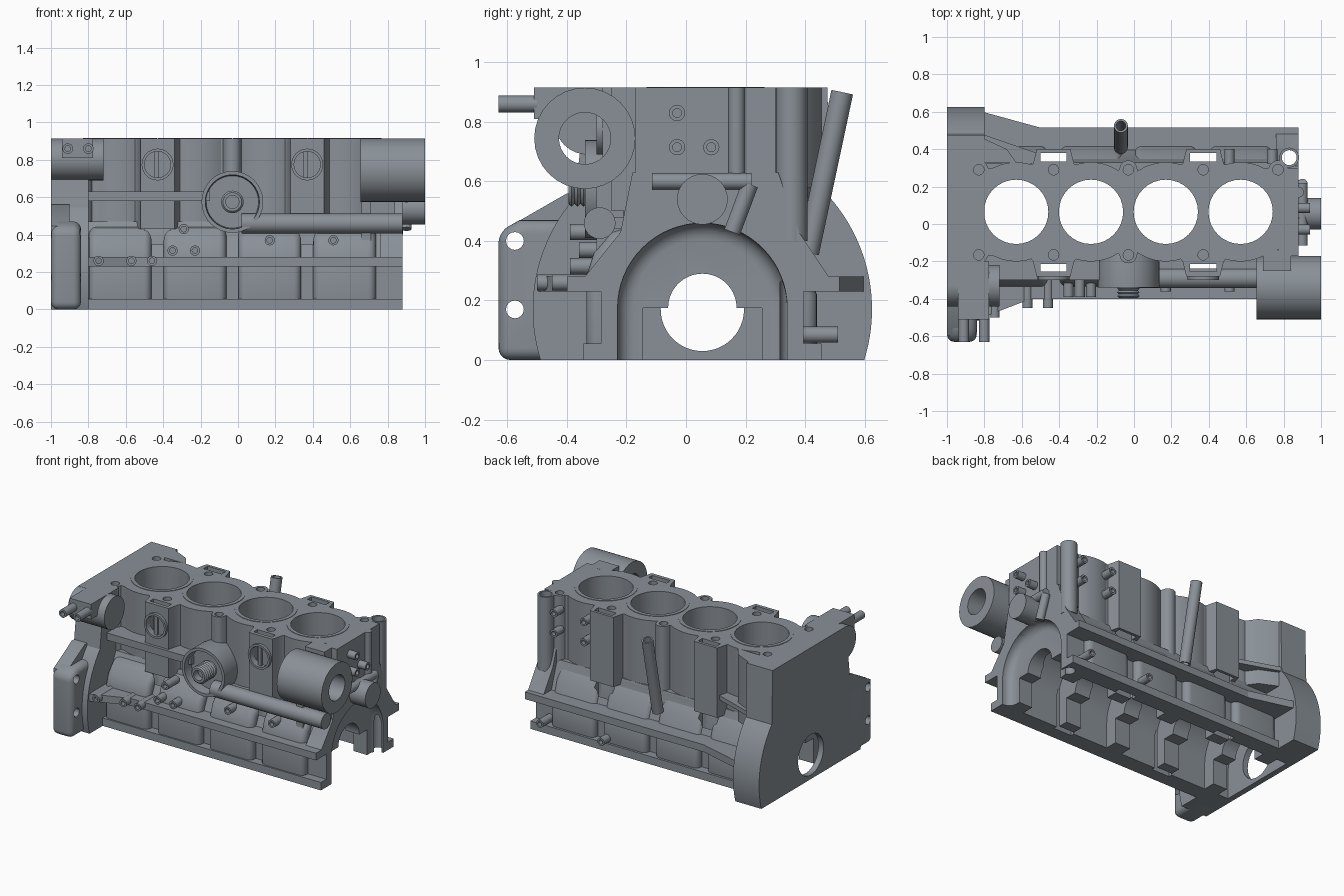
import bpy, bmesh, math
from mathutils import Vector

if "Cube" in bpy.data.objects:
    bpy.data.objects.remove(bpy.data.objects["Cube"])

metal = bpy.data.materials.new("cast_grey")
metal.use_nodes = True
metal.diffuse_color = (0.25, 0.28, 0.31, 1)
metal.node_tree.nodes["Principled BSDF"].inputs["Base Color"].default_value = metal.diffuse_color

BORES = [-0.63, -0.23, 0.17, 0.57]
WEBS = [-0.83, -0.43, -0.03, 0.37, 0.77]
PILLARS = [-0.43, 0.37]
MID, CRANK, TOP = 0.065, 0.17, 0.915
parts = []


def finish(name, bm):
    bmesh.ops.recalc_face_normals(bm, faces=bm.faces)
    mesh = bpy.data.meshes.new(name)
    bm.to_mesh(mesh)
    bm.free()
    mesh.materials.append(metal)
    obj = bpy.data.objects.new(name, mesh)
    bpy.context.collection.objects.link(obj)
    if name.endswith("_cutter"):
        obj.hide_render = True
    else:
        parts.append(obj)
    return obj


def add_prism(bm, pts, axis, a, b):
    place = {"x": lambda p, t: (t, p[0], p[1]), "y": lambda p, t: (p[0], t, p[1]),
             "z": lambda p, t: (p[0], p[1], t)}[axis]
    lo = [bm.verts.new(place(p, a)) for p in pts]
    hi = [bm.verts.new(place(p, b)) for p in pts]
    bm.faces.new(lo)
    bm.faces.new(hi)
    for i in range(len(pts)):
        j = (i + 1) % len(pts)
        bm.faces.new((lo[i], lo[j], hi[j], hi[i]))


def rect(u0, u1, v0, v1):
    return [(u0, v0), (u1, v0), (u1, v1), (u0, v1)]


def arc(cu, cv, r, a0, a1, n=32):
    angles = [math.radians(a0 + (a1 - a0) * i / n) for i in range(n + 1)]
    return [(cu + r * math.cos(a), cv + r * math.sin(a)) for a in angles]


def prism(name, pts, axis, a, b, bevel=0):
    bm = bmesh.new()
    add_prism(bm, pts, axis, a, b)
    if bevel:
        bmesh.ops.recalc_face_normals(bm, faces=bm.faces)
        sharp = [e for e in bm.edges if e.calc_face_angle(0) > 0.8]
        bmesh.ops.bevel(bm, geom=sharp, offset=bevel, segments=5, profile=0.5, affect="EDGES")
    return finish(name, bm)


def lathe(name, p, q, profile):
    """Revolve (distance, radius) points about the line from p towards q."""
    bm = bmesh.new()
    vs = [bm.verts.new((r, 0, t)) for t, r in profile]
    es = [bm.edges.new(pair) for pair in zip(vs, vs[1:])]
    bmesh.ops.spin(bm, geom=vs + es, axis=(0, 0, 1), cent=(0, 0, 0), steps=32, angle=math.tau)
    bmesh.ops.remove_doubles(bm, verts=bm.verts, dist=0.0001)
    turn = (Vector(q) - Vector(p)).to_track_quat("Z", "Y").to_matrix().to_4x4()
    bm.transform(turn)
    bmesh.ops.translate(bm, verts=bm.verts, vec=p)
    return finish(name, bm)


def rod(name, p, q, r):
    length = (Vector(q) - Vector(p)).length
    return lathe(name, p, q, [(0, 0), (0, r), (length, r), (length, 0)])


def tube(name, p, q, r, inner):
    n = (Vector(q) - Vector(p)).length
    return lathe(name, p, q, [(0, inner), (0, r), (n, r), (n, inner), (0, inner)])


def stud(name, p, q, r=0.027):
    n = (Vector(q) - Vector(p)).length
    return lathe(name, p, q, [(0, 0), (0, r), (n, r), (n, r * 0.55), (n - 0.03, r * 0.55), (n - 0.03, 0)])


def cutter(name, shapes):
    bm = bmesh.new()
    for s in shapes:
        add_prism(bm, *s)
    return finish(name, bm)


def cut(obj, cutters):
    for c in cutters:
        mod = obj.modifiers.new("cut", "BOOLEAN")
        mod.operation, mod.solver, mod.object = "DIFFERENCE", "EXACT", c
        bpy.context.view_layer.objects.active = obj
        bpy.ops.object.modifier_apply(modifier=mod.name)


# cutters: bores, bolt holes, drain slots, crank bays, bearing saddles
bore_cut = cutter("bore_cutter", [(arc(x, MID, 0.173, 0, 352.5, 47), "z", -0.2, 1) for x in BORES])
bolt_cut = cutter("bolt_cutter", [(arc(x, y, 0.028, 0, 337.5, 15), "z", 0.8, 1) for x in WEBS for y in (0.29, -0.165)])
slot_cut = cutter("slot_cutter", [(rect(x - 0.07, x + 0.07, *ys), "z", -0.1, 1)
                                  for x in PILLARS for ys in ((-0.255, -0.215), (0.335, 0.38))])
bay_shape = [(0.34, -0.1)] + arc(0.055, 0.175, 0.285, 0, 180) + [(-0.23, -0.1)]
bay_cut = cutter("bay_cutter", [(bay_shape, "x", x - 0.14, x + 0.14) for x in BORES])
end_cut = prism("end_recess_cutter", bay_shape, "x", 0.815, 1, 0.055)
rear_cut = cutter("rear_recess_cutter", [(bay_shape, "x", -0.96, -0.88)])
saddle = [(0.255, -0.1), (0.255, 0.175)] + arc(0.055, 0.175, 0.115, 0, 180) + [(-0.145, 0.175), (-0.145, -0.1)]
saddle_cut = cutter("saddle_cutter", [(saddle, "x", -0.9, 1)])
window_cut = cutter("window_cutter", [(arc(x, 0.775, 0.07, 0, 348.75, 31), "y", -0.4, -0.22) for x in PILLARS])
drain_cut = cutter("drain_cutter", [(arc(0.83, 0.355, 0.04, 0, 345, 23), "z", -0.2, 1)])


# cylinder block: scalloped outline around the bores with square pillars
def half_depth(x, pillar):
    d = 0.235 if x > 0.7 or x < -0.74 else 0.17
    for r, depth, centres in ((0.265, 0, BORES), (0.05, 0.225, WEBS)):
        for c in centres:
            if abs(x - c) < r:
                d = max(d, depth + math.sqrt(r * r - (x - c) ** 2))
    for c in PILLARS:
        d = max(d, min(pillar, pillar + 4 * (0.09 - abs(x - c))))
    return d


xs = [-0.85 + 1.73 * i / 173 for i in range(174)]
outline = [(x, MID - half_depth(x, 0.345)) for x in xs] + [(x, MID + half_depth(x, 0.335)) for x in reversed(xs)]
block = prism("cylinder_block", outline, "z", 0.43, TOP)
cut(block, [bore_cut, bolt_cut, slot_cut, bay_cut, end_cut, window_cut, drain_cut])
for x in BORES:
    tube("bore_liner", (x, MID, 0.46), (x, MID, TOP + 0.003), 0.198, 0.172)
for x in PILLARS:
    tube("plug_ring", (x, -0.26, 0.775), (x, -0.3, 0.775), 0.085, 0.07)
    prism("plug_bar", rect(x - 0.02, x + 0.005, 0.705, 0.845), "y", -0.28, -0.26)

# crankcase with a sump flange and a mid rail
left_side = [(-0.345, 0), (-0.345, 0.055), (-0.285, 0.055), (-0.285, 0.23), (-0.4, 0.23), (-0.4, 0.28)]
right_side = [(0.515, 0.28), (0.515, 0.23), (0.395, 0.23), (0.395, 0.055), (0.455, 0.055), (0.455, 0)]
waist = [(-0.285, 0.28), (-0.2, 0.47), (0.33, 0.47), (0.395, 0.28)]
case = prism("crankcase", left_side + waist + right_side, "x", -0.82, 0.77)
shoulder = [(-0.34, 0.28), (-0.22, 0.43), (-0.18, 0.63), (0.31, 0.63), (0.38, 0.43), (0.48, 0.28)]
end_wall = prism("front_end_wall", left_side + shoulder + right_side, "x", 0.76, 0.88)
cut(case, [bore_cut, slot_cut, bay_cut, saddle_cut])
cut(end_wall, [bore_cut, end_cut, saddle_cut, drain_cut])
swell_shape = [(-0.335, 0.02), (-0.335, 0.28), (-0.31, 0.36), (-0.25, 0.43), (-0.15, 0.46),
               (0.26, 0.46), (0.34, 0.43), (0.39, 0.36), (0.415, 0.28), (0.44, 0.22), (0.44, 0.02)]
for x in BORES:
    swell = prism("crank_bay_swelling", swell_shape, "x", x - 0.168, x + 0.168, 0.04)
    cut(swell, [bore_cut, slot_cut, bay_cut, saddle_cut])

# rear flange, rounded like a bell housing, with a crank opening
flange_shape = arc(0.055, CRANK, 0.57, -17.3, 41) + [(0.475, TOP), (-0.33, TOP)] + arc(0.055, CRANK, 0.57, 139, 197.3)
flange = prism("rear_flange", flange_shape, "x", -1, -0.8)
crank_cut = cutter("crank_cutter", [(arc(0.055, CRANK, 0.14, 0, 352.5, 47), "x", -1.1, -0.9)])
cut(flange, [crank_cut, rear_cut, saddle_cut, bolt_cut])
wedge = prism("rear_deck_wedge", [(-0.81, 0.46), (-0.68, 0.4), (-0.63, 0.33), (-0.81, 0.33)], "z", 0.45, TOP)
prism("back_rail_flare", [(-0.81, 0.6), (-0.5, 0.515), (-0.5, 0.4), (-0.81, 0.4)], "z", 0.23, 0.28)
prism("front_rail_flare", [(-0.81, -0.5), (-0.55, -0.4), (-0.55, -0.28), (-0.81, -0.28)], "z", 0.23, 0.28)
prism("back_rib", [(-0.81, 0.48), (-0.52, 0.38), (-0.52, 0.32), (-0.81, 0.32)], "z", 0.55, 0.58)
front_rib = prism("front_rib", rect(-0.83, -0.15, -0.3, -0.15), "z", 0.58, 0.63)
cut(front_rib, [bore_cut, slot_cut])

# starter ear beside the flange
ear = prism("starter_ear", [(-0.63, 0), (-0.63, 0.43), (-0.56, 0.47), (-0.36, 0.47), (-0.36, 0)], "x", -1, -0.84, 0.04)
gusset = prism("ear_gusset", [(-0.6, 0.445), (-0.4, 0.56), (-0.3, 0.56), (-0.3, 0.4), (-0.6, 0.4)], "x", -1, -0.9)
ear_cut = cutter("ear_cutter", [(arc(-0.575, z, 0.03, 0, 337.5, 15), "x", -1.1, -0.7) for z in (0.17, 0.4)])
cut(ear, [ear_cut])
cut(gusset, [ear_cut])

# coolant outlet at the rear
rod("outlet_drum", (-1, -0.33, 0.802), (-0.72, -0.33, 0.802), 0.112)
prism("outlet_box", rect(-0.94, -0.775, -0.51, -0.2), "z", 0.81, TOP)
for x in (-0.91, -0.8):
    stud("outlet_pipe", (x, -0.5, 0.86), (x, -0.63, 0.86), 0.028)

# water pump housing and oil pipe
tube("pump_housing", (0.655, -0.34, 0.745), (1, -0.34, 0.745), 0.17, 0.087)
prism("pump_support", rect(0.69, 0.84, -0.25, -0.14), "z", 0.5, TOP)
prism("pump_bracket", rect(0.66, 0.71, -0.3, -0.17), "z", 0.33, 0.6)
rod("oil_pipe", (0.02, -0.29, 0.46), (0.88, -0.29, 0.46), 0.053)
pipe_web = prism("oil_pipe_web", rect(0.05, 0.87, -0.28, -0.18), "z", 0.44, 0.48)
cut(pipe_web, [slot_cut])

# oil filter mount with threaded stud
lathe("filter_mount", (-0.03, -0.14, 0.575), (-0.03, -0.4, 0.575),
      [(0, 0), (0, 0.155), (0.06, 0.165), (0.2, 0.165), (0.2, 0.145), (0.13, 0.14), (0.13, 0)])
thread = [(0.01 * i, 0.06 if i % 2 else 0.05) for i in range(15)]
lathe("filter_stud", (-0.03, -0.255, 0.575), (-0.03, -0.4, 0.575), [(0, 0)] + thread + [(0.14, 0.035), (0.09, 0.035), (0.09, 0)])

# small bosses on the front
for x, z, y in ((-0.745, 0.26, -0.5), (-0.57, 0.26, -0.45), (-0.46, 0.26, -0.45), (-0.35, 0.315, -0.39),
                (-0.23, 0.315, -0.39), (-0.29, 0.43, -0.39), (0.17, 0.37, -0.36), (0.51, 0.37, -0.36)):
    stud("front_boss", (x, -0.265, z), (x, y, z))

# bosses on the back
for x, z in ((0.51, 0.82), (0.51, 0.68), (0.74, 0.82), (0.74, 0.68)):
    stud("back_boss", (x, 0.32 if x > 0.6 else 0.3, z), (x, 0.4, z))
for x in (0.77, 0.3):
    stud("drain_boss", (x, 0.39, 0.085), (x, 0.51, 0.085))

# front end: cover disc, studs and oil galleries
rod("end_disc", (0.85, 0.055, 0.54), (1, 0.055, 0.54), 0.085)
for y, z in ((-0.03, 0.83), (-0.03, 0.715), (0.085, 0.715)):
    stud("end_stud", (0.86, y, z), (0.94, y, z))
rod("cross_gallery", (0.9, -0.115, 0.6), (0.9, 0.22, 0.6), 0.028)
rod("riser_gallery", (0.88, 0.17, 0.6), (0.88, 0.17, TOP), 0.028)
rod("slant_gallery", (0.9, 0.215, 0.59), (0.9, 0.155, 0.43), 0.028)
tube("drain_tube", (0.83, 0.355, 0.4), (0.83, 0.355, TOP), 0.053, 0.04)
cut(wedge, [bolt_cut])

# dipstick tube
tube("dipstick_tube", (-0.07, 0.41, 0.36), (-0.07, 0.525, 0.9), 0.037, 0.026)

for c in [o for o in bpy.data.objects if o.name.endswith("_cutter")]:
    bpy.data.objects.remove(c)
bpy.ops.object.select_all(action="DESELECT")
for obj in parts:
    obj.select_set(True)
bpy.context.view_layer.objects.active = block
bpy.ops.object.shade_smooth_by_angle(angle=math.radians(30))
